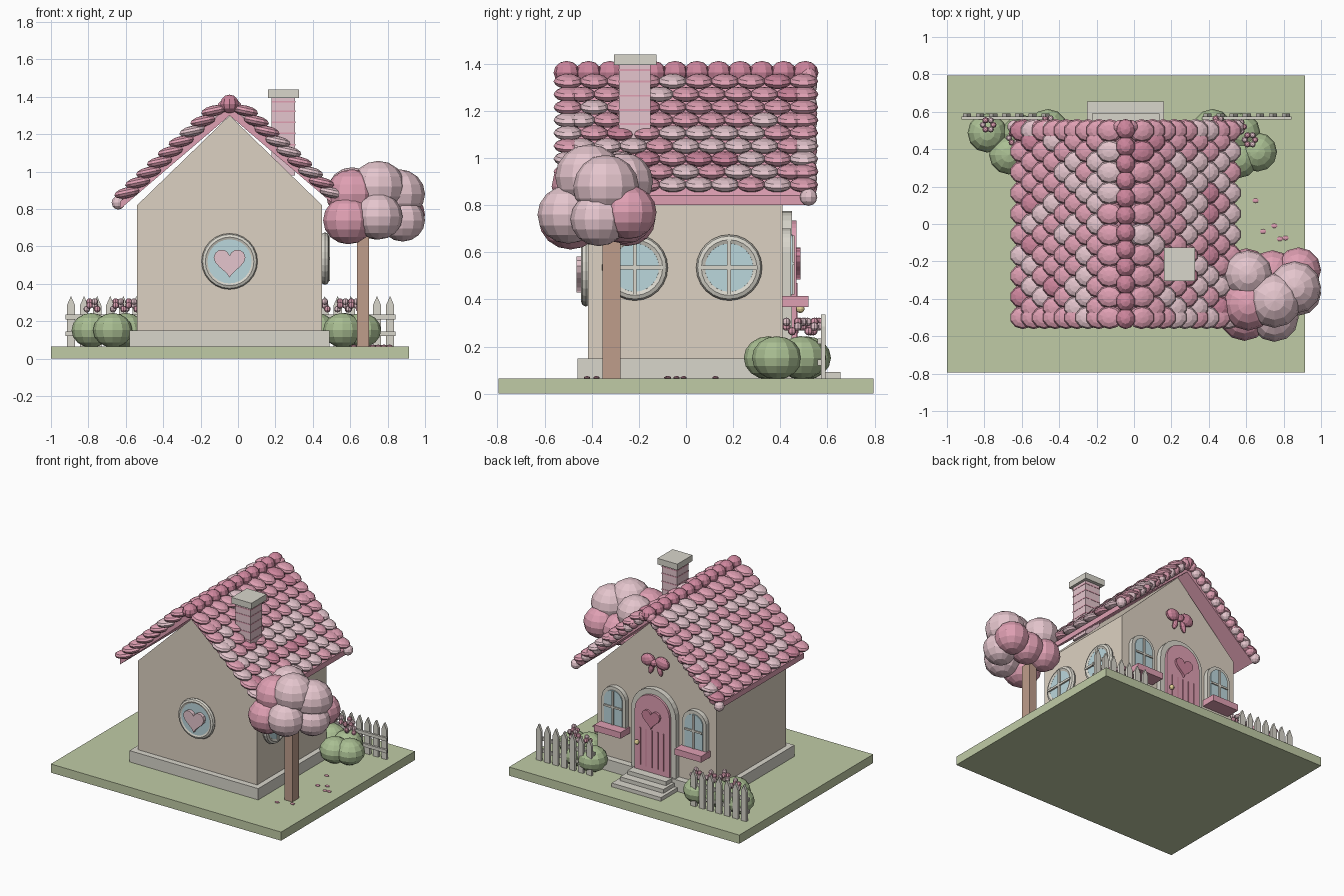
import bpy, bmesh, math, random
from mathutils import Matrix, Vector, Euler

if "Cube" in bpy.data.objects:
    bpy.data.objects.remove(bpy.data.objects["Cube"])

random.seed(4)
CX = -0.045          # centre line of the house


def mat(name, r, g, b):
    m = bpy.data.materials.new(name)
    m.diffuse_color = (r, g, b, 1)
    m.use_nodes = True
    m.node_tree.nodes["Principled BSDF"].inputs["Base Color"].default_value = m.diffuse_color
    return m


PINK = mat("pink", .74, .35, .45)
LIGHT = mat("light_pink", .78, .56, .61)
ROSE = mat("rose", .62, .24, .34)
CREAM = mat("cream", .72, .64, .54)
STONE = mat("stone", .69, .67, .60)
GLASS = mat("glass", .50, .68, .72)
GRASS = mat("grass", .53, .60, .38)
LEAF = mat("leaf", .40, .52, .29)
BROWN = mat("bark", .52, .34, .26)
GOLD = mat("gold", .75, .62, .30)


def finish(name, bm, m):
    bmesh.ops.recalc_face_normals(bm, faces=bm.faces)
    me = bpy.data.meshes.new(name)
    bm.to_mesh(me)
    bm.free()
    me.materials.append(m)
    ob = bpy.data.objects.new(name, me)
    bpy.context.collection.objects.link(ob)
    return ob


def boxes(name, m, *spans):
    """Each span is x0, x1, y0, y1, z0, z1."""
    bm = bmesh.new()
    for x0, x1, y0, y1, z0, z1 in spans:
        M = Matrix.Translation(((x0 + x1) / 2, (y0 + y1) / 2, (z0 + z1) / 2))
        bmesh.ops.create_cube(bm, size=1, matrix=M @ Matrix.Diagonal((x1 - x0, y1 - y0, z1 - z0, 1)))
    return finish(name, bm, m)


def blobs(name, m, items, seg=10, rings=6):
    """Each item is position, radii, tilt about y."""
    bm = bmesh.new()
    for p, s, t in items:
        M = Matrix.Translation(p) @ Matrix.Rotation(t, 4, 'Y') @ Matrix.Diagonal((*s, 1))
        bmesh.ops.create_uvsphere(bm, u_segments=seg, v_segments=rings, radius=1, matrix=M)
    return finish(name, bm, m)


def prisms(name, m, outlines, y0, y1):
    """Outlines in x, z pushed from y0 to y1."""
    bm = bmesh.new()
    for pts in outlines:
        f = bm.faces.new([bm.verts.new((x, y0, z)) for x, z in pts])
        r = bmesh.ops.extrude_face_region(bm, geom=[f])
        bmesh.ops.translate(bm, vec=(0, y1 - y0, 0), verts=[v for v in r["geom"] if isinstance(v, bmesh.types.BMVert)])
    return finish(name, bm, m)


def arch(cx, w, z0, top, n=14):
    c = top - w
    return [(cx + w, z0)] + [(cx + w * math.cos(a), c + w * math.sin(a))
                             for a in (math.pi * i / n for i in range(n + 1))] + [(cx - w, z0)]


def heart(cx, cz, s, n=24):
    out = []
    for i in range(n):
        t = 2 * math.pi * i / n
        out.append((cx + s * math.sin(t) ** 3,
                    cz + s * (13 * math.cos(t) - 5 * math.cos(2 * t) - 2 * math.cos(3 * t) - math.cos(4 * t)) / 16))
    return out


def round_window(name, loc, rot, r, minor):
    bpy.ops.mesh.primitive_torus_add(location=loc, rotation=rot, major_radius=r - minor, minor_radius=minor,
                                     major_segments=24, minor_segments=8)
    ob = bpy.context.object
    ob.name = name + "_frame"
    ob.data.materials.append(STONE)
    bpy.ops.mesh.primitive_cylinder_add(location=loc, rotation=rot, radius=r - minor, depth=0.03, vertices=24)
    ob = bpy.context.object
    ob.name = name + "_glass"
    ob.data.materials.append(GLASS)


# Ground, plinth, steps and walls
boxes("ground", GRASS, (-1, .915, -.795, .795, 0, .065))
boxes("plinth", STONE, (-.58, .49, -.46, .46, .065, .15))
boxes("steps", STONE, *[(CX - w, CX + w, .40, y, .065, z)
                        for w, y, z in ((.205, .655, .093), (.18, .59, .122), (.16, .53, .152))])
prisms("walls", CREAM, [[(CX - .495, .15), (CX + .495, .15), (CX + .495, .82), (CX, 1.30), (CX - .495, .82)]], -.415, .41)

# Roof boards
prisms("roof_boards", PINK, [[(CX, 1.355), (CX + s * .585, .84), (CX + s * .585, .80), (CX, 1.30)] for s in (-1, 1)], -.50, .51)

# Roof tiles in staggered rows
tiles = {PINK: [], LIGHT: [], ROSE: []}
for s in (-1, 1):
    for row in range(9):
        o, z = .085 + .058 * row, 1.325 - .0548 * row
        n = 10 if row % 2 == 0 else 11
        for i in range(n):
            y = -.5 + i * .111 - (.0555 if n == 11 else 0)
            m = random.choices((PINK, LIGHT, ROSE), (6, 3, .6))[0]
            tiles[m].append(((CX + s * o, max(-.5, min(.5, y)), z), (.072, .062, .029), s * math.radians(12)))
for m, items in tiles.items():
    blobs("roof_tiles_" + m.name, m, items)

# Ridge caps and the bead trim over the door gable
blobs("ridge", ROSE, [((CX, -.506 + i * .092, 1.362), (.052, .056, .05), 0) for i in range(12)])
for k, m in enumerate((PINK, LIGHT)):
    blobs("gable_beads_" + m.name, m, [((CX + s * (.03 + .0435 * i), .52, 1.345 - .0393 * i), (.037,) * 3, 0)
                                       for s in (-1, 1) for i in range(k, 14, 2)])

# Chimney
boxes("chimney", LIGHT, (.18, .305, -.285, -.15, .98, 1.40))
boxes("chimney_bands", PINK, *[(.178, .307, -.287, -.148, z, z + .008) for z in (1.14, 1.20, 1.26, 1.32, 1.37)])
boxes("chimney_cap", STONE, (.16, .325, -.305, -.125, 1.395, 1.44))

# Round windows
round_window("heart_window", (CX, -.425, .52), (math.pi / 2, 0, 0), .15, .02)
prisms("window_heart", LIGHT, [heart(CX, .52, .085)], -.465, -.43)
for i, y in enumerate((-.217, .183)):
    round_window("side_window_%d" % i, (.465, y, .535), (0, math.pi / 2, 0), .14, .022)
    boxes("side_window_bars_%d" % i, STONE, (.47, .492, y - .12, y + .12, .527, .543), (.47, .492, y - .008, y + .008, .415, .655))

# Door with planks, heart and knob
prisms("door_frame", STONE, [arch(CX, .185, .15, .775)], .40, .45)
prisms("door", PINK, [arch(CX, .145, .15, .735)], .42, .468)
boxes("door_grooves", ROSE, *[(CX + i * .048 - .004, CX + i * .048 + .004, .46, .472, .19, .47) for i in range(-2, 3)])
prisms("door_heart", ROSE, [heart(CX, .565, .075)], .46, .485)
blobs("door_knob", GOLD, [((CX + .115, .485, .36), (.018,) * 3, 0)])

# Arched windows with flower boxes
for side, s in (("left", -1), ("right", 1)):
    c = CX + s * .335
    prisms("arch_window_frame_" + side, STONE, [arch(c, .10, .41, .70)], .40, .445)
    prisms("arch_window_glass_" + side, GLASS, [arch(c, .075, .42, .675)], .42, .452)
    boxes("arch_window_bars_" + side, STONE, (c - .007, c + .007, .44, .46, .42, .672), (c - .073, c + .073, .44, .46, .545, .559))
    boxes("flower_box_" + side, PINK, (c - .11, c + .11, .41, .52, .368, .415))

# Bow on the gable
blobs("bow", ROSE, [((CX + s * .06, .43, .975), (.058, .03, .045), s * .25) for s in (-1, 1)]
      + [((CX, .44, .965), (.025, .03, .025), 0)]
      + [((CX + s * .035, .425, .915), (.02, .018, .045), -s * .3) for s in (-1, 1)])

# Picket fence
pickets, rails = [], []
for x0 in (-.893, .393):
    for i in range(7):
        x = x0 + i * .07
        pickets.append([(x - .022, .065), (x + .022, .065), (x + .022, .285), (x, .335), (x - .022, .285)])
    rails += [(x0 - .03, x0 + .45, .558, .574, z, z + .025) for z in (.12, .21)]
prisms("fence_pickets", STONE, pickets, .572, .592)
boxes("fence_rails", STONE, *rails)

# Bushes and flowers
bushes = [(-.785, .487), (-.67, .37), (-.60, .48), (-.46, .51), (.66, .385), (.56, .35), (.57, .49), (.42, .51)]
blobs("bushes", LEAF, [((x, y, .152), (.105, .105, .092), 0) for x, y in bushes], 12, 8)
petals = {PINK: [], LIGHT: []}
for x, y in [(-.78, .53), (-.64, .46), (-.57, .52), (-.46, .54), (.56, .52), (.62, .45), (.45, .54)]:
    for i in range(6):
        a = i * math.pi / 3
        petals[(PINK, LIGHT)[i % 2]].append(((x + .028 * math.cos(a), y + .028 * math.sin(a), .265 + .02 * (i % 3)), (.018,) * 3, 0))
for m, items in petals.items():
    blobs("flowers_" + m.name, m, items, 8, 5)

# Blossom tree
boxes("tree_trunk", BROWN, (.636, .70, -.355, -.277, .065, .66))
blobs("blossom_light", LIGHT, [((x, y, z), (r, r, r * .95), 0) for x, y, z, r in (
    (.61, -.27, .90, .13), (.75, -.41, .92, .145), (.86, -.34, .88, .14), (.75, -.50, .76, .13), (.88, -.37, .74, .12))], 12, 8)
blobs("blossom_pink", PINK, [((x, y, z), (r, r, r * .95), 0) for x, y, z, r in (
    (.59, -.49, .74, .135), (.61, -.43, .88, .14), (.88, -.245, .77, .12), (.60, -.25, .74, .12), (.74, -.26, .75, .12))], 12, 8)

# Fallen petals
blobs("fallen_petals", PINK, [((x, y, .068), (.018, .013, .007), 0) for x, y in (
    (.65, .125), (.75, -.01), (.69, -.04), (.81, -.075), (.62, -.42), (.72, -.38), (.78, -.08))], 8, 5)
